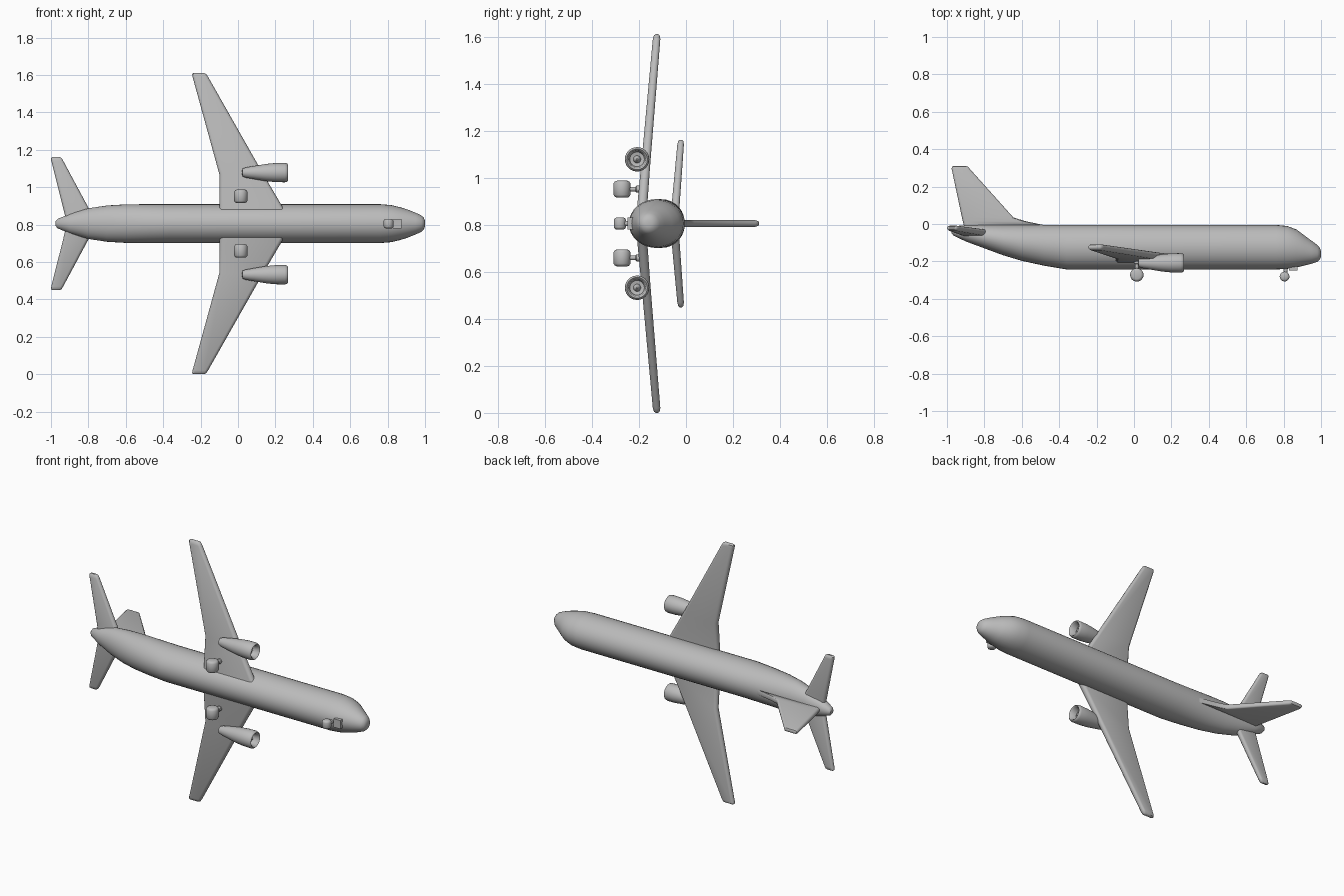
import bpy, bmesh, math
from mathutils import Vector

cube = bpy.data.objects.get("Cube")
if cube:
    bpy.data.objects.remove(cube, do_unlink=True)

MID = 0.805  # height of the symmetry plane: the aircraft lies on one wing tip

grey = bpy.data.materials.new("plain_grey")
grey.use_nodes = True
grey.diffuse_color = (0.5, 0.5, 0.5, 1)
bsdf = grey.node_tree.nodes["Principled BSDF"]
bsdf.inputs["Base Color"].default_value = (0.5, 0.5, 0.5, 1)
bsdf.inputs["Roughness"].default_value = 0.7


def loft(name, rings, angle=40):
    """Skin a list of equal-length point rings and cap both ends."""
    bm = bmesh.new()
    loops = [[bm.verts.new(p) for p in ring] for ring in rings]
    n = len(loops[0])
    for a, b in zip(loops, loops[1:]):
        for i in range(n):
            j = (i + 1) % n
            bm.faces.new((a[i], a[j], b[j], b[i]))
    bm.faces.new(loops[0][::-1])
    bm.faces.new(loops[-1])
    bmesh.ops.recalc_face_normals(bm, faces=bm.faces)
    mesh = bpy.data.meshes.new(name)
    bm.to_mesh(mesh)
    bm.free()
    mesh.materials.append(grey)
    obj = bpy.data.objects.new(name, mesh)
    bpy.context.collection.objects.link(obj)
    bpy.ops.object.select_all(action="DESELECT")
    obj.select_set(True)
    bpy.context.view_layer.objects.active = obj
    bpy.ops.object.shade_smooth_by_angle(angle=math.radians(angle))
    return obj


def circle(n):
    return [(math.cos(2 * math.pi * i / n), math.sin(2 * math.pi * i / n)) for i in range(n)]


def lathe(name, centre, axis, profile, n=24):
    """Revolve (distance along axis, radius) pairs around x, y or z."""
    u, v = [k for k in range(3) if k != axis]
    rings = []
    for d, r in profile:
        ring = []
        for c, s in circle(n):
            p = Vector(centre)
            p[axis] += d
            p[u] += r * c
            p[v] += r * s
            ring.append(p)
        rings.append(ring)
    return loft(name, rings)


def slab(lead, trail, thick):
    """Round-edged plate section as (x, offset) pairs."""
    r = thick / 2
    pts = []
    for centre, start in ((lead - r, -90), (trail + r, 90)):
        for k in range(7):
            a = math.radians(start + 30 * k)
            pts.append((centre + r * math.cos(a), r * math.sin(a)))
    return pts


def flying_surface(name, side, stations):
    """Stations: span offset, leading x, trailing x, y, thickness."""
    return loft(name, [[(x, y + o, MID + side * span) for x, o in slab(lead, trail, t)]
                       for span, lead, trail, y, t in stations])


# Fuselage: x, top y, bottom y, half width
sections = [
    (-0.975, -0.022, -0.050, 0.012), (-0.965, -0.012, -0.062, 0.025),
    (-0.90, -0.006, -0.093, 0.052), (-0.80, -0.005, -0.130, 0.082),
    (-0.70, -0.005, -0.167, 0.097), (-0.60, -0.005, -0.197, 0.103),
    (-0.48, -0.005, -0.223, 0.104), (-0.36, -0.005, -0.243, 0.104),
    (0.76, -0.005, -0.243, 0.104), (0.82, -0.011, -0.240, 0.099),
    (0.87, -0.030, -0.232, 0.087), (0.91, -0.060, -0.222, 0.074),
    (0.95, -0.090, -0.212, 0.058), (0.98, -0.112, -0.202, 0.044),
    (0.994, -0.128, -0.190, 0.031), (1.0, -0.145, -0.175, 0.014),
]
loft("fuselage", [[(x, (t + b) / 2 + (t - b) / 2 * s, MID + w * c) for c, s in circle(32)]
                  for x, t, b, w in sections])

# Tail fin, built in slices from the spine upward
fin = [(-0.05, -0.60, -0.90, 0.030), (-0.006, -0.48, -0.91, 0.030),
       (0.015, -0.58, -0.915, 0.030), (0.035, -0.645, -0.92, 0.030),
       (0.295, -0.878, -0.975, 0.028), (0.307, -0.888, -0.973, 0.020),
       (0.31, -0.900, -0.965, 0.008)]
loft("tail_fin", [[(x, y, MID + o) for x, o in slab(lead, trail, t)]
                  for y, lead, trail, t in fin])

for side, label in ((1, "left"), (-1, "right")):
    # Wing with a kinked trailing edge
    flying_surface(label + "_wing", side, [
        (0.0, 0.29, -0.10, -0.190, 0.045), (0.10, 0.232, -0.10, -0.184, 0.042),
        (0.265, 0.135, -0.10, -0.170, 0.038), (0.785, -0.160, -0.243, -0.125, 0.032),
        (0.80, -0.170, -0.245, -0.124, 0.024), (0.805, -0.180, -0.238, -0.124, 0.010)])
    # Tailplane
    flying_surface(label + "_tailplane", side, [
        (0.0, -0.755, -0.915, -0.050, 0.034), (0.08, -0.797, -0.934, -0.044, 0.034),
        (0.335, -0.934, -0.998, -0.023, 0.028), (0.35, -0.943, -1.0, -0.022, 0.022),
        (0.356, -0.953, -0.992, -0.022, 0.010)])
    # Engine pod with hollow intake and spinner
    lathe(label + "_engine", (0, -0.208, MID + side * 0.273), 0, [
        (0.022, 0.010), (0.025, 0.021), (0.04, 0.027), (0.09, 0.036), (0.15, 0.046),
        (0.20, 0.051), (0.25, 0.052), (0.262, 0.049), (0.266, 0.044), (0.260, 0.037),
        (0.225, 0.031), (0.222, 0.016), (0.235, 0.012), (0.245, 0.003)])
    # Main landing gear
    gear_z = MID + side * 0.146
    lathe(label + "_main_wheel", (0.015, -0.272, gear_z), 2, [
        (-0.036, 0.022), (-0.033, 0.030), (-0.024, 0.036), (0.024, 0.036),
        (0.033, 0.030), (0.036, 0.022)])
    lathe(label + "_main_strut", (0.015, -0.27, gear_z), 1, [
        (0, 0.010), (0.055, 0.010), (0.060, 0.015), (0.075, 0.015), (0.09, 0.012)], 12)

# Nose landing gear
lathe("nose_wheel", (0.805, -0.281, MID), 2, [
    (-0.026, 0.015), (-0.021, 0.023), (-0.015, 0.026), (0.015, 0.026),
    (0.021, 0.023), (0.026, 0.015)])
lathe("nose_strut", (0.81, -0.28, MID), 1, [(0, 0.011), (0.06, 0.011)], 12)

# Nose gear door hanging just below the belly
loft("nose_gear_door", [[(x, y, MID + z) for y, z in
                         ((-0.225, -0.026), (-0.249, -0.026), (-0.249, 0.026), (-0.225, 0.026))]
                        for x in (0.83, 0.875)], 30)
